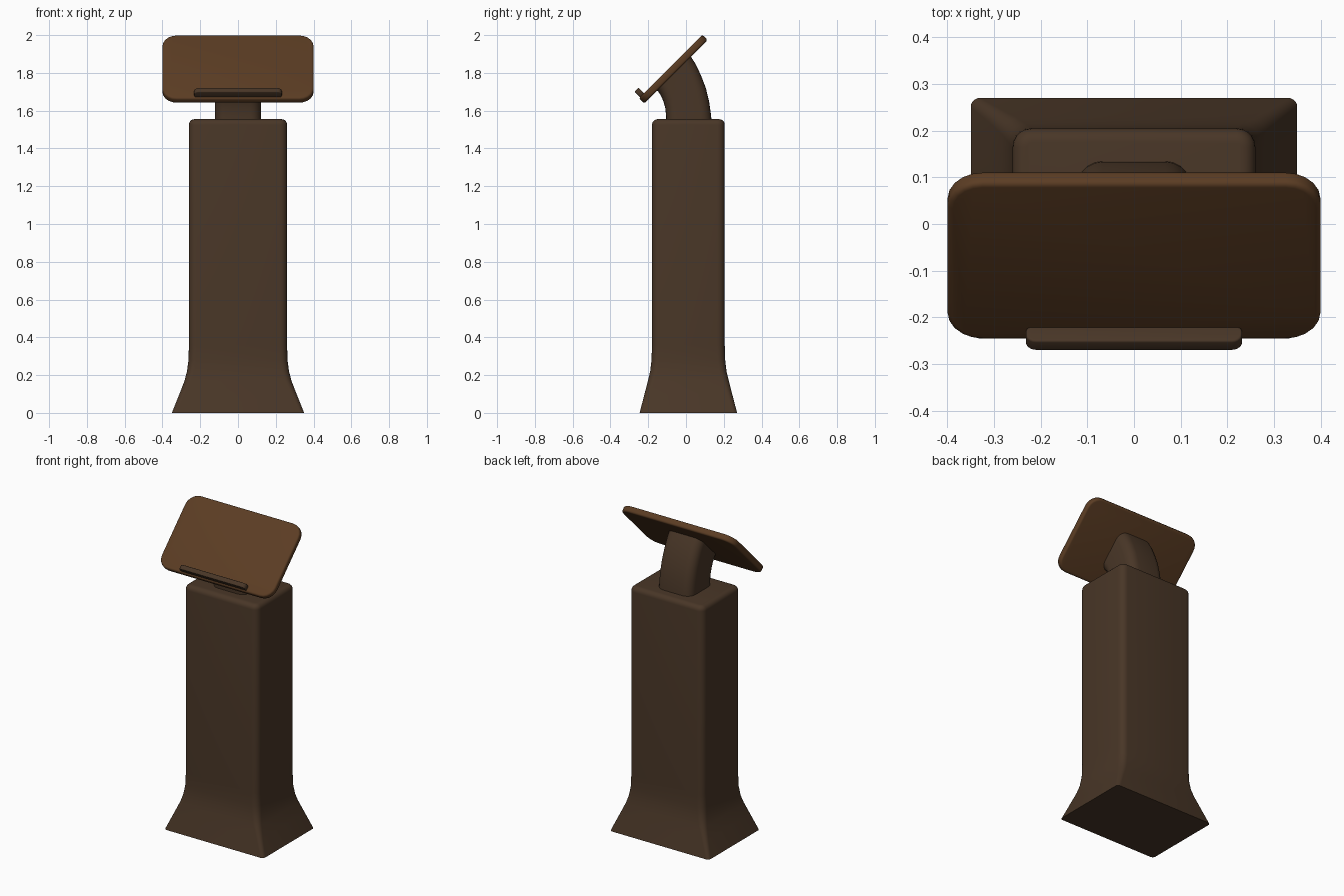
import bpy, bmesh, math
from mathutils import Vector, Matrix

if "Cube" in bpy.data.objects:
    bpy.data.objects.remove(bpy.data.objects["Cube"])


def material(name, rgb):
    m = bpy.data.materials.new(name)
    m.diffuse_color = (*rgb, 1)
    m.use_nodes = True
    m.node_tree.nodes["Principled BSDF"].inputs["Base Color"].default_value = m.diffuse_color
    return m


BROWN = material("dark_brown", (0.066, 0.037, 0.020))
TAN = material("warm_brown", (0.105, 0.046, 0.017))


def rounded_rect(hx, hy, r, seg=5):
    """Counter-clockwise outline of a rounded rectangle."""
    pts = []
    for i, (sx, sy) in enumerate([(1, 1), (-1, 1), (-1, -1), (1, -1)]):
        for k in range(seg + 1):
            a = math.radians(90 * (i + k / seg))
            pts.append((sx * (hx - r) + r * math.cos(a), sy * (hy - r) + r * math.sin(a)))
    return pts


def loft(name, rings, mat, matrix=Matrix()):
    """Skin a stack of equal-length rings and cap both ends."""
    bm = bmesh.new()
    rows = [[bm.verts.new(matrix @ Vector(p)) for p in ring] for ring in rings]
    n = len(rows[0])
    for a, b in zip(rows, rows[1:]):
        for i in range(n):
            j = (i + 1) % n
            bm.faces.new((a[i], a[j], b[j], b[i]))
    bm.faces.new(rows[0][::-1])
    bm.faces.new(rows[-1])
    bmesh.ops.recalc_face_normals(bm, faces=bm.faces)
    me = bpy.data.meshes.new(name)
    bm.to_mesh(me)
    bm.free()
    me.materials.append(mat)
    ob = bpy.data.objects.new(name, me)
    bpy.context.collection.objects.link(ob)
    bpy.ops.object.select_all(action='DESELECT')
    ob.select_set(True)
    bpy.context.view_layer.objects.active = ob
    bpy.ops.object.shade_smooth_by_angle(angle=math.radians(35))
    return ob


def slab(name, hx, hy, hz, r, edge, mat, matrix):
    """Rounded plate with softened rims."""
    rings = []
    for s in (-1, 1):
        steps = [math.radians(90 * k / 4) for k in range(5)]
        for a in (steps[::-1] if s < 0 else steps):
            inset = edge * (1 - math.cos(a))
            z = s * (hz - edge + edge * math.sin(a))
            rings.append([(x, y, z) for x, y in rounded_rect(hx - inset, hy - inset, r - inset)])
    return loft(name, rings, mat, matrix)


# Pedestal: flared foot, straight shaft, rounded top (z, half x, half y, corner radius)
profile = [(0, .35, .258, .02), (.10, .31, .232, .027), (.17, .283, .214, .034),
           (.22, .27, .202, .038), (.28, .262, .195, .04), (.36, .26, .1925, .04)]
for k in range(6):
    a = math.radians(90 * k / 5)
    d = .03 * (1 - math.cos(a))
    profile.append((1.525 + .03 * math.sin(a), .26 - d, .1925 - d, .04 - d))
loft("pedestal", [[(x, y + .0125, z) for x, y in rounded_rect(hx, hy, r)]
                  for z, hx, hy, r in profile], BROWN)

# Curved neck: each section spans a front point and a back point (y, z)
sections = [((-.105, 1.53), (.136, 1.53)), ((-.105, 1.57), (.133, 1.575)),
            ((-.11, 1.615), (.123, 1.645)), ((-.12, 1.65), (.105, 1.72)),
            ((-.133, 1.68), (.08, 1.785)), ((-.146, 1.70), (.052, 1.845)),
            ((-.16, 1.712), (.02, 1.895))]
rings = []
for f, b in sections:
    f, b = Vector((0, *f)), Vector((0, *b))
    mid, axis = (f + b) / 2, (b - f).normalized()
    rings.append([mid + axis * y + Vector((x, 0, 0))
                  for x, y in rounded_rect(.122, (b - f).length / 2, .055)])
loft("neck", rings, BROWN)

# Tilted board with a small ledge, both laid out in the board's own plane
tilt = Matrix.Translation((0, -.0675, 1.82)) @ Matrix.Rotation(math.radians(45), 4, 'X')
slab("board", .40, .238, .02, .075, .012, TAN, tilt)
# The ledge outline lies in x / board-normal, so its outer corners are rounded
ledge = tilt @ Matrix.Translation((0, -.214, .034)) @ Matrix.Rotation(math.radians(90), 4, 'X')
slab("ledge", .232, .026, .015, .022, .005, BROWN, ledge)
